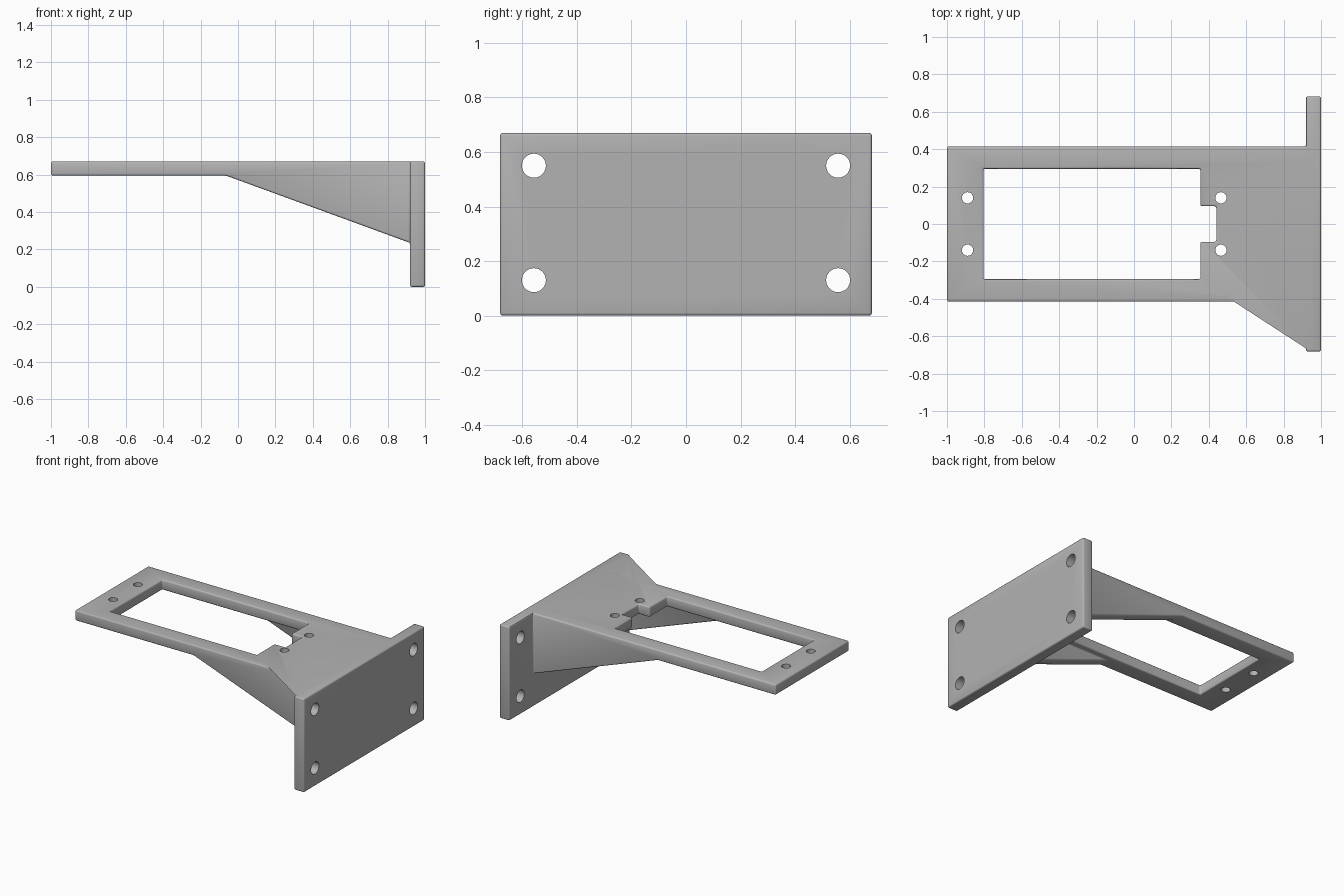
import bpy
import bmesh
import math

if "Cube" in bpy.data.objects:
    bpy.data.objects.remove(bpy.data.objects["Cube"], do_unlink=True)

TOP, DECK_BOTTOM, HALF = 0.67, 0.595, 0.415
WALL_X, WALL_HALF, RIB = 0.92, 0.682, 0.08

grey = bpy.data.materials.new("plain grey")
grey.use_nodes = True
colour = (0.45, 0.45, 0.45, 1)
grey.diffuse_color = colour
grey.node_tree.nodes["Principled BSDF"].inputs["Base Color"].default_value = colour


def prism(name, outline, axis, low, high):
    """Extrude a 2D outline along z (outline in xy) or y (outline in xz)."""
    bm = bmesh.new()

    def place(p, d):
        return (p[0], p[1], d) if axis == "z" else (p[0], d, p[1])

    face = bm.faces.new([bm.verts.new(place(p, low)) for p in outline])
    moved = bmesh.ops.extrude_face_region(bm, geom=[face])["geom"]
    shift = (0, 0, high - low) if axis == "z" else (0, high - low, 0)
    bmesh.ops.translate(bm, vec=shift, verts=[v for v in moved if isinstance(v, bmesh.types.BMVert)])
    bmesh.ops.recalc_face_normals(bm, faces=bm.faces)
    mesh = bpy.data.meshes.new(name)
    bm.to_mesh(mesh)
    bm.free()
    mesh.materials.append(grey)
    obj = bpy.data.objects.new(name, mesh)
    bpy.context.collection.objects.link(obj)
    return obj


def rod(name, radius, location, along_x=False):
    bpy.ops.mesh.primitive_cylinder_add(vertices=32, radius=radius, depth=0.3, location=location,
                                        rotation=(0, math.pi / 2 if along_x else 0, 0))
    obj = bpy.context.object
    obj.name = name
    obj.data.materials.append(grey)
    return obj


def apply(obj, mod):
    bpy.ops.object.select_all(action="DESELECT")
    obj.select_set(True)
    bpy.context.view_layer.objects.active = obj
    bpy.ops.object.modifier_apply(modifier=mod.name)


def combine(target, tool, operation):
    mod = target.modifiers.new("combine", "BOOLEAN")
    mod.operation, mod.solver, mod.object = operation, "EXACT", tool
    apply(target, mod)
    bpy.data.objects.remove(tool, do_unlink=True)


def mirrored(half):
    return half + [(x, -y) for x, y in reversed(half)]


# Deck with mounting wall
bracket = prism("bracket", mirrored([(-1, HALF), (1, HALF)]), "z", DECK_BOTTOM, TOP)
wall = prism("wall", mirrored([(WALL_X, WALL_HALF), (1, WALL_HALF)]), "z", 0, TOP)
combine(bracket, wall, "UNION")

# Tapered side ribs
rib_profile = [(-0.065, DECK_BOTTOM), (-0.065, TOP), (0.96, TOP), (0.96, 0.22), (WALL_X, 0.235)]
for low in (-HALF, HALF - RIB):
    combine(bracket, prism("rib", rib_profile, "y", low, low + RIB), "UNION")

# Window with a cable notch
window = mirrored([(-0.805, 0.295), (0.355, 0.295), (0.355, 0.095), (0.44, 0.095)])
combine(bracket, prism("window", window, "z", 0.5, 0.8), "DIFFERENCE")

# Merge coplanar faces, then soften every edge
bm = bmesh.new()
bm.from_mesh(bracket.data)
bmesh.ops.remove_doubles(bm, verts=bm.verts, dist=0.0005)
bmesh.ops.dissolve_limit(bm, angle_limit=0.01, verts=bm.verts, edges=bm.edges)
bm.to_mesh(bracket.data)
bm.free()
bevel = bracket.modifiers.new("soft edges", "BEVEL")
bevel.width, bevel.segments = 0.01, 3
bevel.limit_method, bevel.angle_limit = "ANGLE", math.radians(15)
bevel.use_clamp_overlap = False
apply(bracket, bevel)

# Screw holes through the deck and the wall
for side in (-1, 1):
    for x in (-0.89, 0.465):
        combine(bracket, rod("deck_hole", 0.03, (x, side * 0.14, 0.63)), "DIFFERENCE")
    for z in (0.13, 0.55):
        combine(bracket, rod("wall_hole", 0.044, (0.96, side * 0.558, z), True), "DIFFERENCE")

bpy.ops.object.select_all(action="DESELECT")
bracket.select_set(True)
bpy.context.view_layer.objects.active = bracket
bpy.ops.object.shade_smooth_by_angle(angle=math.radians(35))
